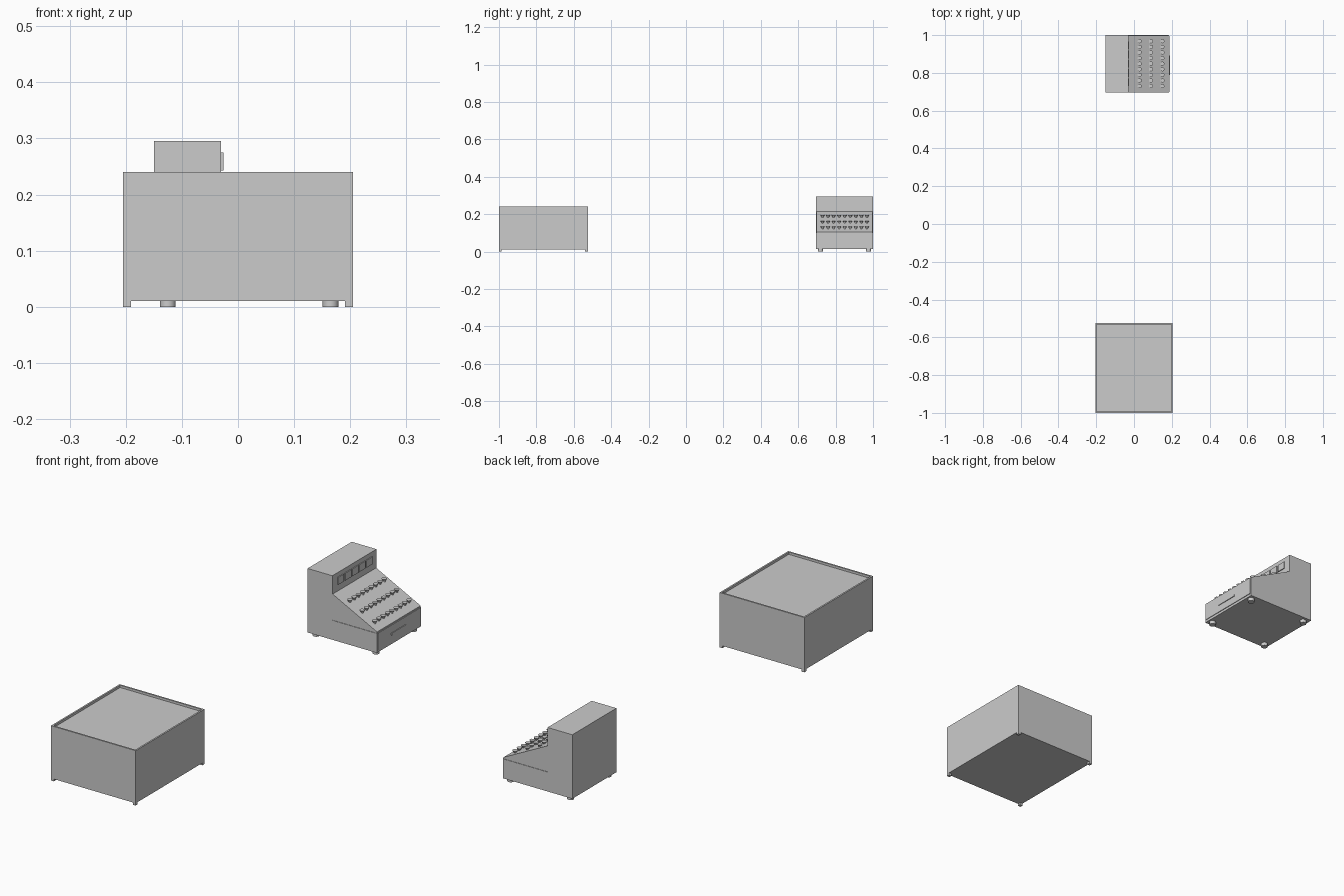
import bpy, bmesh
from mathutils import Matrix

if "Cube" in bpy.data.objects:
    bpy.data.objects.remove(bpy.data.objects["Cube"])


def finish(name, bm):
    bmesh.ops.recalc_face_normals(bm, faces=bm.faces)
    mesh = bpy.data.meshes.new(name)
    bm.to_mesh(mesh)
    bm.free()
    obj = bpy.data.objects.new(name, mesh)
    bpy.context.collection.objects.link(obj)
    return obj


def box(name, x0, x1, y0, y1, z0, z1):
    bm = bmesh.new()
    bmesh.ops.create_cube(bm, size=1)
    for v in bm.verts:
        v.co.x = x1 if v.co.x > 0 else x0
        v.co.y = y1 if v.co.y > 0 else y0
        v.co.z = z1 if v.co.z > 0 else z0
    return finish(name, bm)


def prism(name, profile, y0, y1):
    """Extrude an (x, z) profile along y."""
    bm = bmesh.new()
    face = bm.faces.new([bm.verts.new((x, y0, z)) for x, z in profile])
    ext = bmesh.ops.extrude_face_region(bm, geom=[face])
    for g in ext["geom"]:
        if isinstance(g, bmesh.types.BMVert):
            g.co.y = y1
    return finish(name, bm)


def add_cone(bm, x, y, z, r1, r2, h, seg=16):
    bmesh.ops.create_cone(bm, cap_ends=True, segments=seg, radius1=r1, radius2=r2,
                          depth=h, matrix=Matrix.Translation((x, y, z + h / 2)))


def smooth(obj):
    bpy.ops.object.select_all(action='DESELECT')
    obj.select_set(True)
    bpy.context.view_layer.objects.active = obj
    bpy.ops.object.shade_smooth_by_angle()


# Counter cabinet with a recessed top panel
X, Y0, Y1 = 0.205, -1.0, -0.525
bm = bmesh.new()
bmesh.ops.create_cube(bm, size=1)
for v in bm.verts:
    v.co.x = X if v.co.x > 0 else -X
    v.co.y = Y1 if v.co.y > 0 else Y0
    v.co.z = 0.24 if v.co.z > 0 else 0.01
bm.normal_update()
top = [f for f in bm.faces if f.normal.z > 0.9]
bmesh.ops.inset_region(bm, faces=top, thickness=0.01)
ext = bmesh.ops.extrude_discrete_faces(bm, faces=top)
for v in ext["faces"][0].verts:
    v.co.z -= 0.01
finish("cabinet", bm)

# Cabinet corner feet
for i, x in enumerate((-X, X - 0.014)):
    for j, y in enumerate((Y0, Y1 - 0.014)):
        box(f"cabinet_foot_{i}{j}", x, x + 0.014, y, y + 0.014, 0, 0.011)

# Register: tower, drawer base and sloped key deck
R0, R1 = 0.695, 1.0
prism("register_body", [(-0.15, 0.015), (0.185, 0.015), (0.185, 0.1),
                        (-0.03, 0.1), (-0.03, 0.295), (-0.15, 0.295)], R0, R1)
prism("key_deck", [(-0.035, 0.1), (0.185, 0.1), (0.185, 0.106), (-0.03, 0.214),
                   (-0.035, 0.214)], R0 + 0.002, R1 - 0.002)

# Drawer front and pull
box("drawer_front", 0.18, 0.188, R0 + 0.004, R1 - 0.004, 0.026, 0.1)
box("drawer_pull", 0.187, 0.191, 0.79, 0.892, 0.057, 0.066)

# Display tabs on the tower front
for i in range(5):
    y = 0.73 + i * 0.049
    box(f"display_tab_{i}", -0.031, -0.026, y, y + 0.041, 0.243, 0.275)

# Three rows of nine keys: stems with flared round caps
bm = bmesh.new()
for x in (0.03, 0.09, 0.15):
    z = 0.106 + (0.185 - x) * 0.108 / 0.215
    for i in range(9):
        y = 0.73 + i * 0.0297
        add_cone(bm, x, y, z - 0.006, 0.005, 0.005, 0.009)
        add_cone(bm, x, y, z + 0.002, 0.006, 0.011, 0.009)
smooth(finish("keys", bm))

# Round register feet
bm = bmesh.new()
for x in (-0.125, 0.165):
    for y in (R0 + 0.024, R1 - 0.024):
        add_cone(bm, x, y, 0, 0.014, 0.014, 0.016, 24)
smooth(finish("register_feet", bm))
